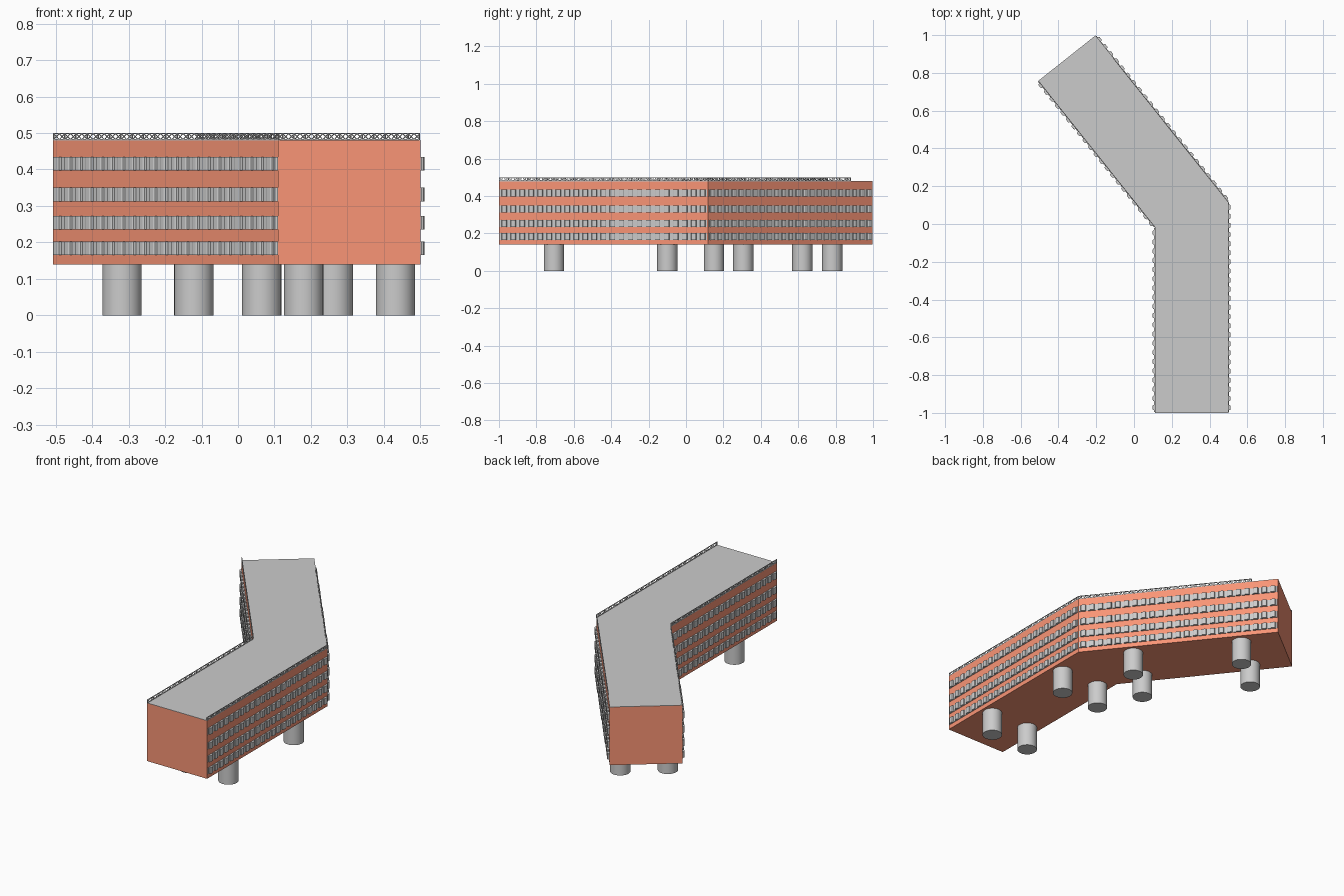
import bpy, bmesh
from mathutils import Vector

if "Cube" in bpy.data.objects:
    bpy.data.objects.remove(bpy.data.objects["Cube"])

Z0, Z1 = 0.14, 0.48
# plan outline, counter-clockwise
A, B, C = Vector((0.11, -1)), Vector((0.5, -1)), Vector((0.5, 0.117))
D, E, F = Vector((-0.204, 0.998)), Vector((-0.508, 0.757)), Vector((0.11, -0.018))
PLAN = [A, B, C, D, E, F]

orange = bpy.data.materials.new("orange_wall")
orange.diffuse_color = (0.95, 0.3, 0.18, 1)
orange.use_nodes = True
orange.node_tree.nodes["Principled BSDF"].inputs["Base Color"].default_value = orange.diffuse_color


def finish(bm, name, mat=None):
    bmesh.ops.recalc_face_normals(bm, faces=bm.faces)
    me = bpy.data.meshes.new(name)
    bm.to_mesh(me)
    bm.free()
    ob = bpy.data.objects.new(name, me)
    bpy.context.collection.objects.link(ob)
    if mat:
        me.materials.append(mat)
    return ob


def prism(bm, pts, z0, z1):
    lo = [bm.verts.new((p[0], p[1], z0)) for p in pts]
    hi = [bm.verts.new((p[0], p[1], z1)) for p in pts]
    bm.faces.new(lo[::-1])
    bm.faces.new(hi)
    n = len(pts)
    for i in range(n):
        j = (i + 1) % n
        bm.faces.new((lo[i], lo[j], hi[j], hi[i]))


def bar(bm, p, q, side, w):
    """Square bar from p to q; side is a horizontal vector across it."""
    up = (q - p).cross(side).normalized() * w / 2
    s = side * w / 2
    ring = [s + up, s - up, -s - up, -s + up]
    a = [bm.verts.new(p + r) for r in ring]
    b = [bm.verts.new(q + r) for r in ring]
    bm.faces.new(a)
    bm.faces.new(b[::-1])
    for i in range(4):
        j = (i + 1) % 4
        bm.faces.new((a[i], b[i], b[j], a[j]))


# body and roof
bm = bmesh.new()
prism(bm, PLAN, Z0, Z1 - 0.001)
finish(bm, "building_body", orange)
bm = bmesh.new()
prism(bm, PLAN, Z1 - 0.001, Z1 + 0.001)
finish(bm, "roof")

# long walls: start, end, railing length
WALLS = {
    "outer_front": (B, C, 1.117),
    "outer_back": (C, D, 0.977),
    "inner_back": (F, E, 0.99),
    "inner_front": (A, F, 0.982),
}
ROWS = [(0.166, 0.202), (0.235, 0.273), (0.312, 0.35), (0.397, 0.434)]
BAY = [(0.2, 0.003), (0.24, 0.009), (0.34, 0.012), (0.66, 0.012), (0.76, 0.009), (0.8, 0.003)]

for name, (p, q, rail_len) in WALLS.items():
    d = (q - p).normalized()
    n = Vector((d.y, -d.x)) * (1 if name.startswith("outer") else -1)
    length = (q - p).length

    # rows of bay windows
    count = round(length / 0.048)
    m = 0.004
    step = (length - 2 * m) / count
    profile = [p + d * m - n * 0.003, p + d * m + n * 0.003]
    for i in range(count):
        profile += [p + d * (m + (i + t) * step) + n * o for t, o in BAY]
    profile += [q - d * m + n * 0.003, q - d * m - n * 0.003]
    bm = bmesh.new()
    for z0, z1 in ROWS:
        prism(bm, profile, z0, z1)
    finish(bm, name + "_windows")

    # lattice railing
    bm = bmesh.new()
    side = Vector((n.x, n.y, 0))

    def at(t, z):
        v = p + d * t - n * 0.002
        return Vector((v.x, v.y, z))

    lo, hi = Z1 + 0.002, 0.4985
    for z in (lo, hi):
        bar(bm, at(0, z), at(rail_len, z), side, 0.003)
    cells = round(rail_len / 0.025)
    s = rail_len / cells
    for i in range(cells):
        bar(bm, at(i * s, lo), at((i + 1) * s, hi), side, 0.002)
        bar(bm, at(i * s, hi), at((i + 1) * s, lo), side, 0.002)
        if i % 2 == 0:
            bar(bm, at(i * s + 0.0015, Z1), at(i * s + 0.0015, hi), side, 0.003)
    bar(bm, at(rail_len, Z1), at(rail_len, hi), side, 0.003)
    finish(bm, name + "_railing")

# round support columns, in pairs across each wing
COLUMNS = [(0.18, -0.706), (0.432, -0.706), (0.18, -0.1), (0.432, -0.1),
           (0.065, 0.15), (0.262, 0.306), (-0.318, 0.622), (-0.121, 0.782)]
for i, (x, y) in enumerate(COLUMNS):
    bpy.ops.mesh.primitive_cylinder_add(vertices=32, radius=0.054, depth=Z0 + 0.005,
                                        location=(x, y, (Z0 + 0.005) / 2))
    bpy.context.object.name = f"support_column_{i + 1}"
    bpy.ops.object.shade_smooth_by_angle()
